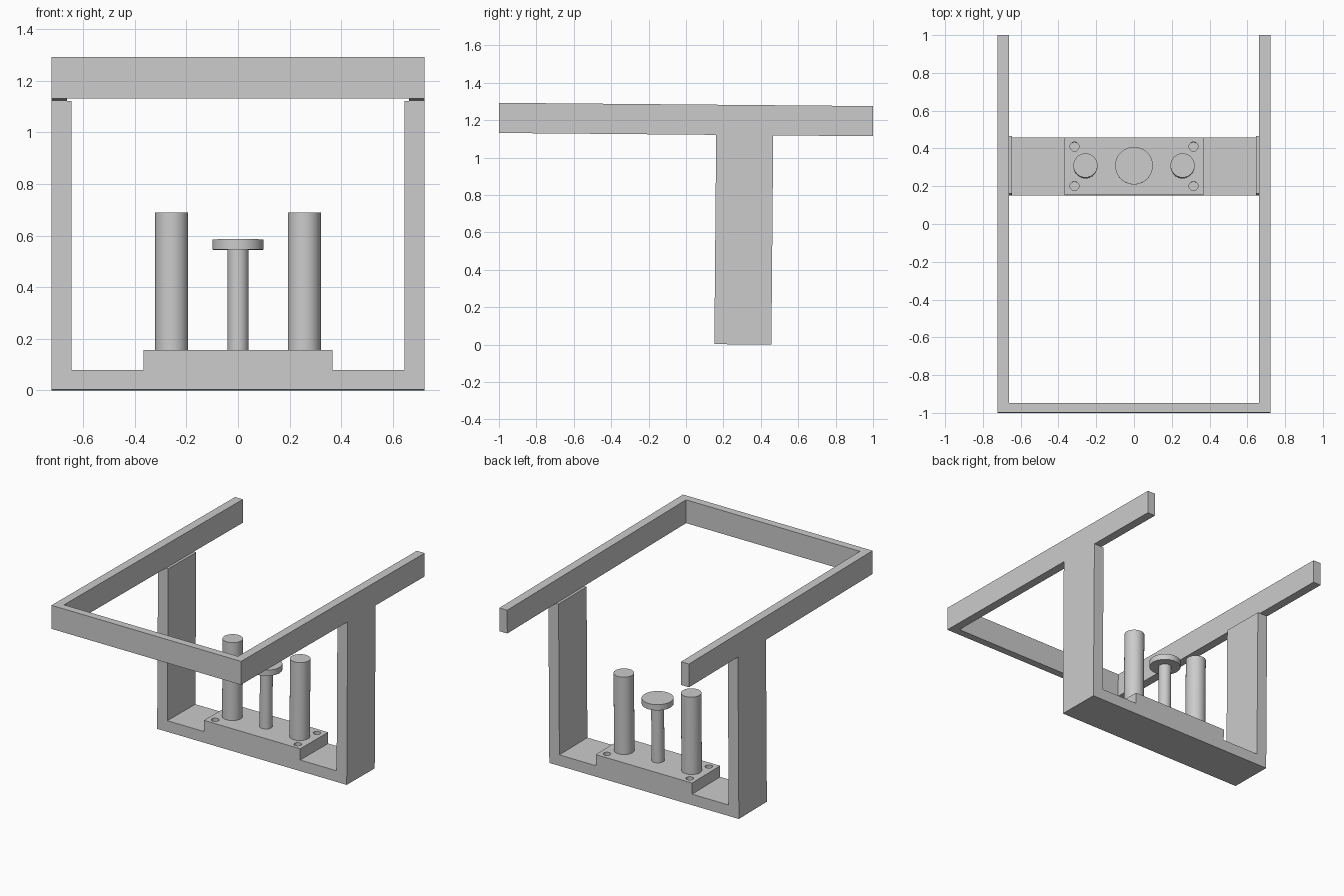
import bpy, bmesh
from mathutils import Matrix

cube = bpy.data.objects.get("Cube")
if cube:
    bpy.data.objects.remove(cube, do_unlink=True)

GREY = (0.6, 0.6, 0.6, 1)
grey = bpy.data.materials.new("plain grey")
grey.use_nodes = True
grey.diffuse_color = GREY
grey.node_tree.nodes["Principled BSDF"].inputs["Base Color"].default_value = GREY

# The whole assembly leans back by half a degree
TILT = Matrix.Rotation(-0.00873, 4, "X")
MID_Y, HALF_DEPTH = 0.304, 0.1525
BLOCK_TOP, RAIL_BOTTOM, RAIL_TOP = 0.157, 1.123, 1.284


def finish(name, bm):
    bmesh.ops.recalc_face_normals(bm, faces=bm.faces)
    bm.transform(TILT)
    mesh = bpy.data.meshes.new(name)
    bm.to_mesh(mesh)
    bm.free()
    mesh.materials.append(grey)
    obj = bpy.data.objects.new(name, mesh)
    bpy.context.collection.objects.link(obj)
    return obj


def activate(obj):
    bpy.ops.object.select_all(action="DESELECT")
    obj.select_set(True)
    bpy.context.view_layer.objects.active = obj


def mirrored_prism(name, half, place, direction):
    """Extrude an outline made of a half profile and its mirror image in x."""
    outline = half + [(-x, v) for x, v in reversed(half)]
    bm = bmesh.new()
    face = bm.faces.new([bm.verts.new(place(x, v)) for x, v in outline])
    ext = bmesh.ops.extrude_face_region(bm, geom=[face])
    moved = [g for g in ext["geom"] if isinstance(g, bmesh.types.BMVert)]
    bmesh.ops.translate(bm, verts=moved, vec=direction)
    return finish(name, bm)


def cylinder(name, x, y, radius, bottom, top):
    bm = bmesh.new()
    bmesh.ops.create_cone(bm, cap_ends=True, segments=48, radius1=radius,
                          radius2=radius, depth=top - bottom,
                          matrix=Matrix.Translation((x, y, (bottom + top) / 2)))
    obj = finish(name, bm)
    activate(obj)
    bpy.ops.object.shade_smooth_by_angle()
    return obj


# Upright bracket: two legs, floor and raised central block in one profile
bracket = mirrored_prism(
    "upright_bracket",
    [(0.367, BLOCK_TOP), (0.367, 0.08), (0.645, 0.08), (0.645, RAIL_BOTTOM),
     (0.7225, RAIL_BOTTOM), (0.7225, 0.004)],
    lambda x, z: (x, MID_Y - HALF_DEPTH, z), (0, 2 * HALF_DEPTH, 0))

# Top frame, open at the back
mirrored_prism(
    "top_frame",
    [(0.663, -0.958), (0.663, 0.989), (0.7225, 0.989), (0.7225, -1.01)],
    lambda x, y: (x, y, RAIL_BOTTOM), (0, 0, RAIL_TOP - RAIL_BOTTOM))

# Blind screw holes at the corners of the block
for sx in (-1, 1):
    for sy in (-1, 1):
        cutter = cylinder("hole_cutter", sx * 0.315, MID_Y + sy * 0.1045,
                          0.024, BLOCK_TOP - 0.08, BLOCK_TOP + 0.05)
        cutter.hide_render = True
        activate(bracket)
        mod = bracket.modifiers.new("screw_hole", "BOOLEAN")
        mod.operation, mod.solver, mod.object = "DIFFERENCE", "EXACT", cutter
        bpy.ops.object.modifier_apply(modifier=mod.name)
        bpy.data.objects.remove(cutter, do_unlink=True)
activate(bracket)
bpy.ops.object.shade_smooth_by_angle()

# Two tall posts with a capped plunger between them
for side, sx in (("left", 1), ("right", -1)):
    cylinder(side + "_post", sx * 0.257, MID_Y, 0.064, BLOCK_TOP, 0.692)
cylinder("plunger_stem", 0, MID_Y, 0.0405, BLOCK_TOP, 0.548)
cylinder("plunger_cap", 0, MID_Y, 0.0995, 0.548, 0.588)
